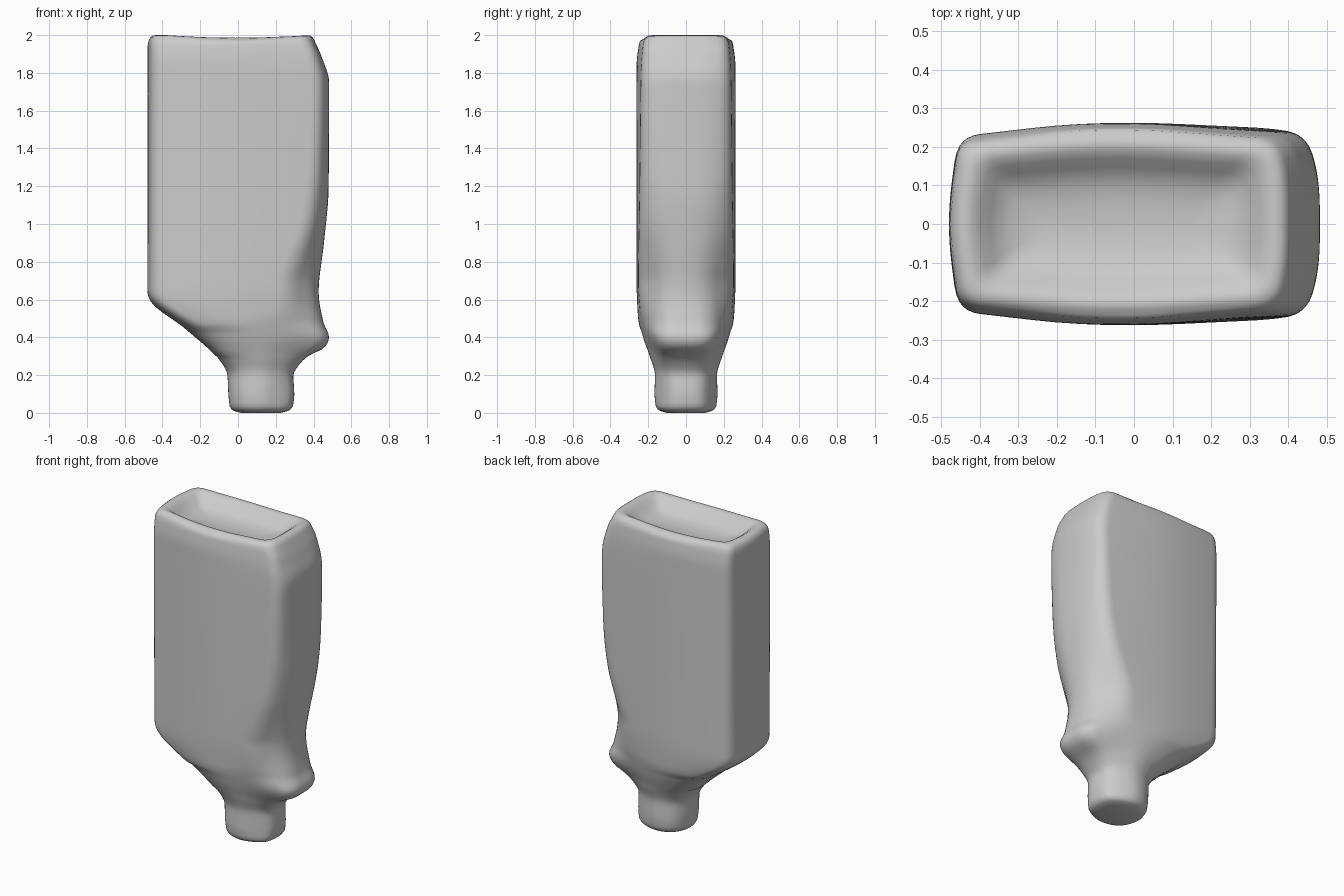
import bpy, bmesh
from mathutils import Vector

if "Cube" in bpy.data.objects:
    bpy.data.objects.remove(bpy.data.objects["Cube"])


def smooth(keys, z):
    """Monotone cubic interpolation through (z, value) keys."""
    n = len(keys)
    if z <= keys[0][0]:
        return keys[0][1]
    if z >= keys[-1][0]:
        return keys[-1][1]

    def slope(i):
        return (keys[i + 1][1] - keys[i][1]) / (keys[i + 1][0] - keys[i][0])

    def tangent(i):
        if i == 0 or i == n - 1:
            return slope(min(i, n - 2))
        a, b = slope(i - 1), slope(i)
        return 0 if a * b <= 0 else 2 * a * b / (a + b)

    i = max(k for k in range(n - 1) if keys[k][0] <= z)
    h = keys[i + 1][0] - keys[i][0]
    t = (z - keys[i][0]) / h
    return ((2*t**3 - 3*t**2 + 1) * keys[i][1] + (t**3 - 2*t*t + t) * h * tangent(i)
            + (3*t*t - 2*t**3) * keys[i + 1][1] + (t**3 - t*t) * h * tangent(i + 1))


# Silhouette profiles, each a list of (height, value)
LEFT = [(0, -.052), (.1, -.063), (.2, -.068), (.28, -.11), (.44, -.28), (.6, -.475),
        (.64, -.487), (2, -.485)]
RIGHT = [(0, .285), (.1, .298), (.2, .293), (.25, .32), (.3, .37), (.35, .462), (.4, .482),
         (.48, .452), (.64, .427), (.9, .455), (1.2, .48), (1.75, .482), (1.88, .445), (1.97, .405)]
EDGE = [(0, .235), (.2, .235), (.3, .28), (.4, .33), (.5, .27), (.68, .27), (.8, .31),
        (1, .385), (1.3, .43), (1.7, .445), (1.9, .41), (1.97, .375)]
DEPTH = [(0, .165), (.1, .178), (.2, .175), (.3, .205), (.4, .24), (.5, .262),
         (.7, .268), (1.85, .27), (1.97, .255)]
EDGE_Y = [(0, .125), (.2, .13), (.3, .15), (.4, .19), (.52, .235), (.7, .25),
          (1.2, .243), (1.8, .235), (1.97, .222)]
RIGHT_Y = [(0, .07), (.2, .07), (.4, .13), (.7, .1), (1.2, .12), (2, .12)]
MIDDLE = [(0, .115), (.25, .115), (.6, -.08), (2, -.08)]
ROUND = [(0, .2), (.22, .2), (.4, .12), (.6, .07), (2, .055)]


def section(z):
    xl, xr, xe, ym, ye, yr, xm, r = (
        smooth(k, z) for k in (LEFT, RIGHT, EDGE, DEPTH, EDGE_Y, RIGHT_Y, MIDDLE, ROUND))
    dl = .03 if z > .3 else .05
    yl = ym * (.84 if z > .45 else .75)
    lower = [(xl + dl, -yl), (xm, -ym), (xe, -ye), (xr, -yr)]
    pts = [Vector((xl, 0))] + [Vector(p) for p in lower]
    pts += [Vector((x, -y)) for x, y in reversed(lower)]
    radii = [.2, r, .2, r, .09, .09, r, .2, r]
    out = []
    # Round every corner with a quadratic curve
    for i, p in enumerate(pts):
        a, b = pts[i - 1] - p, pts[(i + 1) % 9] - p
        s = p + a.normalized() * min(radii[i], a.length * .48)
        e = p + b.normalized() * min(radii[i], b.length * .48)
        for k in range(7):
            t = k / 6
            out.append(s * (1 - t)**2 + p * (2 * t * (1 - t)) + e * t * t)
    return out


def inset(pts, d, cx, hx, hy):
    return [Vector((cx + (p.x - cx) * (1 - d / hx), p.y * (1 - d / hy))) for p in pts]


rings = []
# Rounded foot of the neck
for d, z in [(.06, .012), (.02, .01), (.007, .018)]:
    rings.append([(p.x, p.y, z) for p in inset(section(0), d, .115, .17, .17)])
rings[0] = [(x, y, 0.0) for x, y, z in rings[0]]

# Body walls
z = .035
while z < 1.955:
    rings.append([(p.x, p.y, z) for p in section(z)])
    z += .02 if z < .75 or z > 1.7 else .05

# Rolled rim and the dished top
for d, z in [(.004, 1.97), (.013, 1.987), (.026, 1.997), (.042, 2.0), (.058, 1.997),
             (.08, 1.983), (.105, 1.96), (.13, 1.942), (.16, 1.93), (.2, 1.923), (.24, 1.92)]:
    ring = []
    for p in inset(section(1.96), d, -.04, .44, .255):
        sag = .014 * max(0, 1 - (p.x / .38)**2) if d > .01 else 0
        ring.append((p.x, p.y, z - sag))
    rings.append(ring)

bm = bmesh.new()
loops = [[bm.verts.new(c) for c in ring] for ring in rings]
for a, b in zip(loops, loops[1:]):
    for i in range(len(a)):
        j = (i + 1) % len(a)
        bm.faces.new((a[i], a[j], b[j], b[i]))
bm.faces.new(list(reversed(loops[0])))
bm.faces.new(loops[-1])
bmesh.ops.recalc_face_normals(bm, faces=bm.faces[:])
for f in bm.faces:
    f.smooth = True
mesh = bpy.data.meshes.new("bottle_body")
bm.to_mesh(mesh)
bm.free()
body = bpy.data.objects.new("bottle_body", mesh)
bpy.context.collection.objects.link(body)
